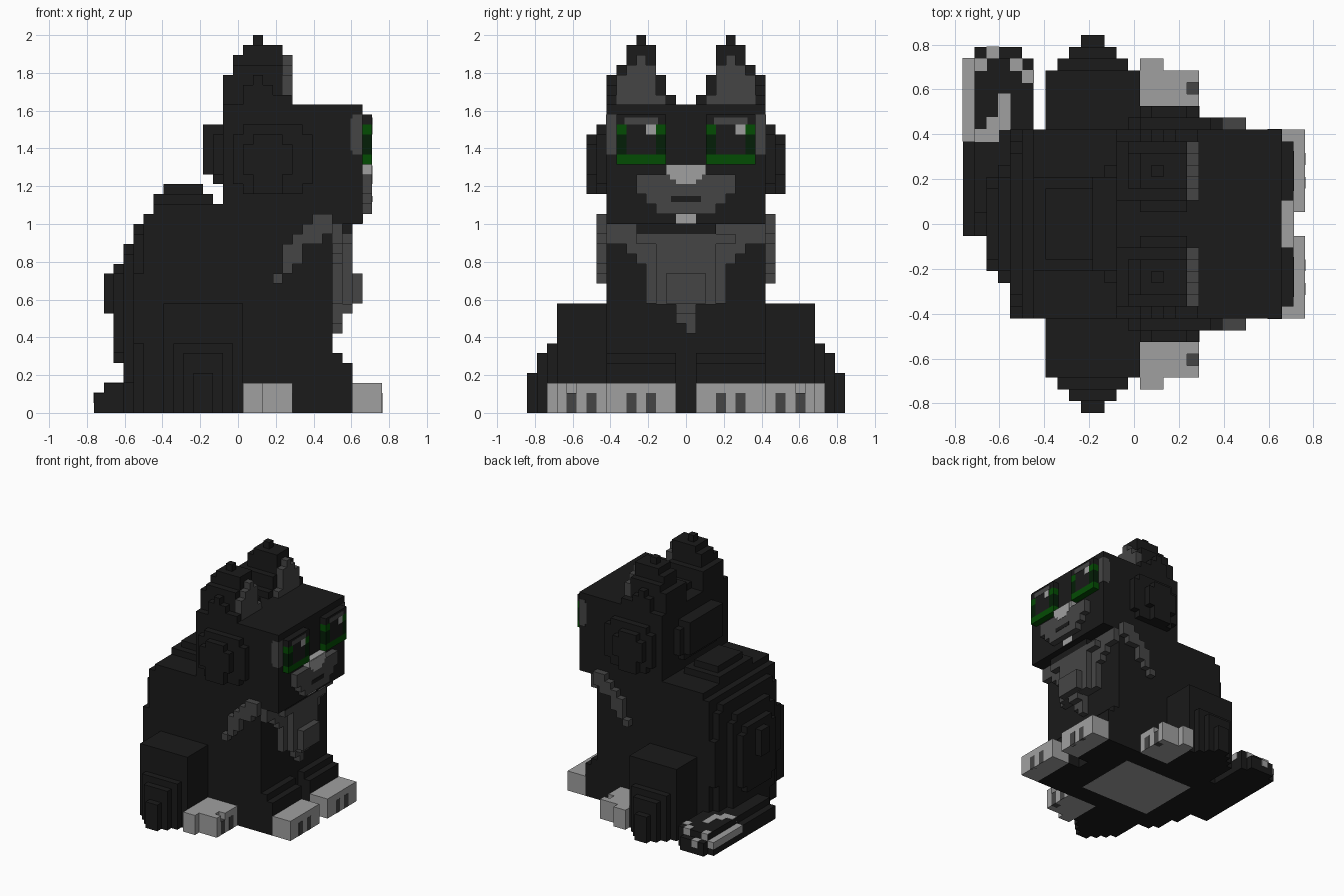
import bpy, bmesh

if "Cube" in bpy.data.objects:
    bpy.data.objects.remove(bpy.data.objects["Cube"], do_unlink=True)

V = 2 / 38  # block size; block grid is 29 x 32 x 38


def material(name, r, g, b):
    m = bpy.data.materials.new(name)
    m.use_nodes = True
    m.diffuse_color = (r, g, b, 1)
    bsdf = m.node_tree.nodes["Principled BSDF"]
    bsdf.inputs["Base Color"].default_value = (r, g, b, 1)
    bsdf.inputs["Roughness"].default_value = 0.9
    return m


BLACK = material("black fur", 0.0105, 0.0105, 0.0105)
GREY = material("dark grey fur", 0.06, 0.06, 0.06)
LIGHT = material("light grey fur", 0.35, 0.35, 0.35)
GREEN = material("green iris", 0.001, 0.072, 0.001)
DEEP = material("deep green iris", 0.001, 0.013, 0.002)


def flip(b):
    return (b[0], b[1], 32 - b[3], 32 - b[2], b[4], b[5])


def part(name, mat, boxes, side=None):
    """Boxes are (x0, x1, y0, y1, z0, z1) in block units."""
    if side == "left":
        boxes = [flip(b) for b in boxes]
    bm = bmesh.new()
    for x0, x1, y0, y1, z0, z1 in boxes:
        vs = bmesh.ops.create_cube(bm, size=1)["verts"]
        for v in vs:
            v.co.x = ((x0 + x1) / 2 + v.co.x * (x1 - x0) - 14.5) * V
            v.co.y = ((y0 + y1) / 2 + v.co.y * (y1 - y0) - 16) * V
            v.co.z = ((z0 + z1) / 2 + v.co.z * (z1 - z0)) * V
    me = bpy.data.meshes.new(name)
    bm.to_mesh(me)
    bm.free()
    me.materials.append(mat)
    ob = bpy.data.objects.new(name, me)
    bpy.context.collection.objects.link(ob)


def pair(name, mat, boxes):
    for side in ("right", "left"):
        part(f"{side}_{name}", mat, boxes, side)


# Torso with stepped back and rump
part("torso", BLACK, [
    (6, 24, 8, 24, 0, 19), (6, 13, 8, 24, 19, 21), (5, 6, 8, 24, 0, 20),
    (4, 5, 9, 23, 0, 18), (4, 5, 10, 22, 18, 19), (4, 5, 8, 24, 7, 14),
])
part("back_bulge", BLACK, [
    (3, 4, 11, 21, 3, 16), (3, 4, 12, 20, 0, 17),
    (2, 3, 12, 20, 6, 14), (2, 3, 13, 19, 5, 15), (1, 2, 15, 17, 10, 14),
])
part("shoulder_hump", BLACK, [(6, 12, 12, 20, 21, 22), (7, 11, 13, 19, 22, 23)])
part("belly_patch", LIGHT, [(8, 20, 11, 21, -0.01, 0.1)])

# Chest fur
part("chest_bib", GREY, [
    (24, 25, 8, 24, 17, 19), (24, 25, 10, 22, 16, 17), (24, 25, 11, 21, 15, 16),
    (24, 25, 12, 20, 11, 15), (25, 26, 11, 21, 17, 18), (25, 26, 13, 19, 10.9, 17),
    (26, 27, 14, 18, 11, 14), (24, 25, 15, 17, 9, 11), (24, 25, 16, 17, 8, 9),
    (25, 26, 15, 17, 10, 11),
])
part("neck", BLACK, [(24, 26, 11, 19, 18, 19.5)])
pair("shoulder_stripe", GREY, [
    (22, 24, 7, 8, 18, 20), (20, 23, 7, 8, 17, 18), (21, 24, 7, 8, 18, 19),
    (19, 21, 7, 8, 15, 17), (19, 20, 7, 8, 14, 15), (18, 19, 7, 8, 13, 14),
])

# Legs and paws
pair("front_leg", BLACK, [(24, 26, 8, 15, 0, 5), (24, 25, 8, 15, 5, 6)])
pair("haunch", BLACK, [
    (7, 15, 3, 8, 0, 11), (8, 14, 2, 3, 0, 7), (9, 13, 1, 2, 0, 6), (10, 12, 0, 1, 0, 4),
])
pair("front_paw", LIGHT, [(26, 29, 8, 15, 0, 3)])
pair("front_toe_gaps", GREY, [(28.5, 29.03, a, a + 1, 0, 2) for a in (10, 12)])
pair("hind_paw", LIGHT, [
    (15, 19, 3, 8, 0, 3), (15, 17, 2, 3, 0, 3), (19, 20, 3, 4, 0, 3), (19, 20, 5, 8, 0, 3),
])
pair("hind_toe_gaps", GREY, [(19, 20, 4, 5, 0, 2), (19.5, 20.03, 6, 7, 0, 2)])

# Tail curled behind, with speckled tip
part("tail", BLACK, [
    (0, 1, 15, 30, 0, 2), (1, 6, 15, 30, 0, 3), (1, 5, 30, 31, 0, 2),
])
E = 0.05
speckles = [(1, 2, 23, 24, 3), (2, 3, 23, 25, 3), (3, 4, 24, 27, 3), (1, 2, 29, 30, 3),
            (2, 3, 30, 31, 2), (4, 5, 29, 30, 3), (5, 6, 28, 29, 3)]
part("tail_tip_speckles", LIGHT, [(-E / 2, 1, 23, 30 + E, 1, 2 + E)] + [
    (a, b + E, c - E, d + E, z - 1, z + E) for a, b, c, d, z in speckles])

# Head with round cheeks and back bulge
part("head", BLACK, [(13, 27, 8, 24, 19, 31)])
part("head_back_bulge", BLACK, [
    (12, 13, 12, 20, 23, 29), (12, 13, 11, 21, 24, 28), (11, 12, 12, 20, 24, 29),
])
pair("cheek_disc", BLACK, [
    (14, 22, 7, 8, 23, 28), (15, 21, 7, 8, 22, 29),
    (15, 20, 6, 7, 24, 27), (16, 19, 6, 7, 22, 28),
])
pair("eye_corner", GREY, [(26, 27.04, 7.96, 9, 26, 30), (25.8, 26, 7.96, 9, 26.4, 29.6)])

# Ears: stepped dark backs with grey inner slabs
pair("ear", BLACK, [
    (13, 19, 9, 14, 31, 34), (15, 19, 8, 15, 31, 32), (15, 18, 8, 9, 32, 33), (16, 17, 8, 9, 33, 34),
    (14, 19, 9, 13, 34, 35), (14, 19, 10, 13, 35, 36), (15, 19, 10, 13, 36, 37), (16, 17, 11, 12, 37, 38),
    (19, 19.9, 8, 9, 31, 32),
])
pair("inner_ear", GREY, [
    (19, 20, 9, 14, 31, 32), (19, 20, 9, 13, 32, 34), (19, 20, 10, 13, 34, 35), (19, 20, 11, 12, 35, 36),
])

# Eyes: both share one layout, so the second is shifted sideways
for side, s in (("right", 0), ("left", 9)):
    def eye(name, mat, boxes):
        part(f"{side}_eye_{name}", mat,
             [(27, x, a + s, b + s, c, d) for x, a, b, c, d in boxes])
    eye("pupil", BLACK, [(28, 10, 13, 26, 29), (28, 9, 14, 29, 30)])
    eye("iris", GREEN, [(28, 9, 14, 25, 26), (28, 9, 10, 28, 29), (28, 13, 14, 28, 29)])
    eye("iris_shade", DEEP, [(28, 9, 10, 26, 28), (28, 13, 14, 26, 28)])
    eye("lid", GREY, [(28.04, 9.8, 13.2, 29, 29.7)])
    eye("glint", LIGHT, [(28.04, 12, 13, 28, 29)])

# Muzzle, nose, mouth and chin
part("muzzle", GREY, [
    (27, 28, 11, 21, 22, 24), (27, 28, 12, 20, 21, 22), (27, 28, 13, 19, 20, 21),
])
part("nose", LIGHT, [
    (27, 28, 14, 18, 24, 25), (27, 28.04, 14.4, 17.6, 23.5, 24.9), (27, 28.04, 15, 17, 23, 23.5),
])
part("mouth", BLACK, [(27.5, 28.05, 14.5, 17.5, 21.2, 21.8)])
part("chin", LIGHT, [(26.5, 27.05, 15, 17, 19.05, 20)])
